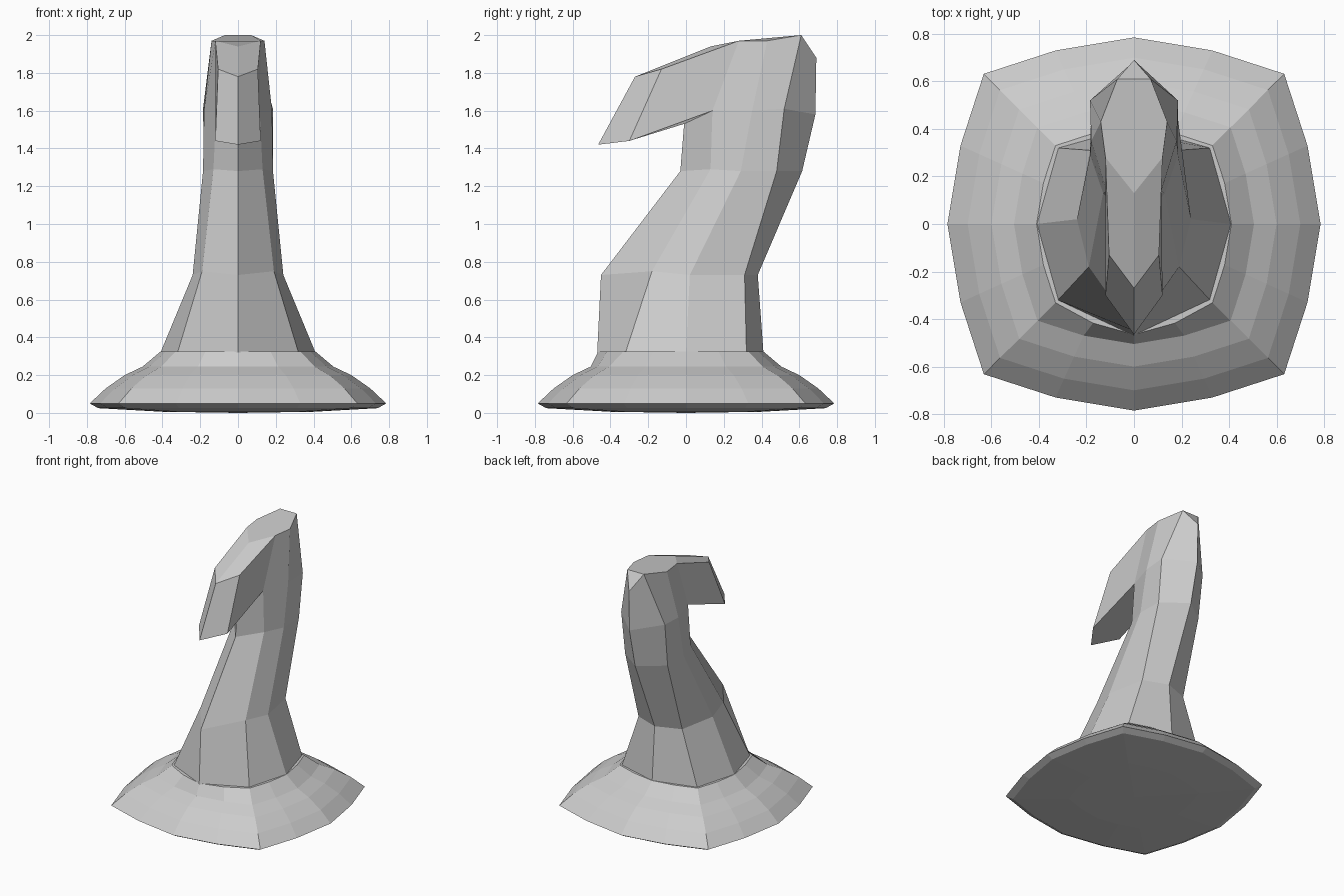
import bpy, bmesh

if "Cube" in bpy.data.objects:
    bpy.data.objects.remove(bpy.data.objects["Cube"])


def finish(name, bm):
    bmesh.ops.recalc_face_normals(bm, faces=bm.faces)
    me = bpy.data.meshes.new(name)
    bm.to_mesh(me)
    bm.free()
    ob = bpy.data.objects.new(name, me)
    bpy.context.collection.objects.link(ob)
    return ob


def bridge(bm, a, b):
    n = len(a)
    return [bm.faces.new((a[i], a[(i + 1) % n], b[(i + 1) % n], b[i])) for i in range(n)]


# Flared base: a rounded-square outline of 16 points, scaled ring by ring
quarter = [(1, 0), (.93, .42), (.805, .805), (.42, .93)]
outline = []
for c, s in ((1, 0), (0, 1), (-1, 0), (0, -1)):
    outline += [(c * x - s * y, s * x + c * y) for x, y in quarter]

bm = bmesh.new()
# radius, height, extra reach to the front
rings = [(.40, .006, 0), (.74, .025, 0), (.785, .05, 0), (.70, .13, 0),
         (.60, .20, 0), (.505, .245, 0), (.41, .325, .055)]
loops = []
for r, z, reach in rings:
    loops.append([bm.verts.new((r * x, r * y - (reach * max(0, -y - .8) / .2), z))
                  for x, y in outline])
for a, b in zip(loops, loops[1:]):
    bridge(bm, a, b)
centre = bm.verts.new((0, 0, 0))
for i in range(16):
    bm.faces.new((centre, loops[0][(i + 1) % 16], loops[0][i]))
bm.faces.new(loops[-1])
finish("base", bm)

# Neck and head: half sections from front to back, mirrored in x
sections = [
    [(0, -.47, .32), (.32, -.32, .32), (.41, 0, .32), (.32, .32, .32), (0, .41, .32)],
    [(0, -.45, .73), (.19, -.18, .75), (.24, .02, .73), (.185, .31, .73), (0, .38, .73)],
    [(0, -.03, 1.28), (.13, .13, 1.29), (.185, .29, 1.28), (.18, .48, 1.28), (0, .615, 1.28)],
    [(0, -.01, 1.53), (.115, .14, 1.60), (.18, .35, 1.60), (.185, .52, 1.61), (0, .685, 1.58)],
    [(0, .13, 1.94), (.12, .28, 1.97), (.14, .43, 1.97), (.07, .61, 2.0), (0, .69, 1.88)],
]
bm = bmesh.new()
loops = []
for half in sections:
    full = half + [(-x, y, z) for x, y, z in half[-2:0:-1]]
    loops.append([bm.verts.new(p) for p in full])
for a, b in zip(loops[:-1], loops[1:]):
    walls = bridge(bm, a, b)
# Open the two front faces of the head, where the snout grows out
bmesh.ops.delete(bm, geom=[walls[0], walls[-1]], context='FACES_ONLY')
bm.faces.new(loops[0])
t = loops[-1]
bm.faces.new((t[0], t[1], t[2], t[3], t[5], t[6], t[7]))
bm.faces.new((t[3], t[4], t[5]))

# Snout
low, high = loops[3], loops[4]
root = [low[7], low[0], low[1], high[1], high[0], high[7]]
tip = [bm.verts.new(p) for p in (
    (-.12, -.30, 1.44), (0, -.465, 1.42), (.12, -.30, 1.44),
    (.105, -.13, 1.82), (0, -.27, 1.78), (-.105, -.13, 1.82))]
bridge(bm, root, tip)
bm.faces.new((tip[0], tip[1], tip[4], tip[5]))
bm.faces.new((tip[1], tip[2], tip[3], tip[4]))
finish("neck_and_head", bm)
